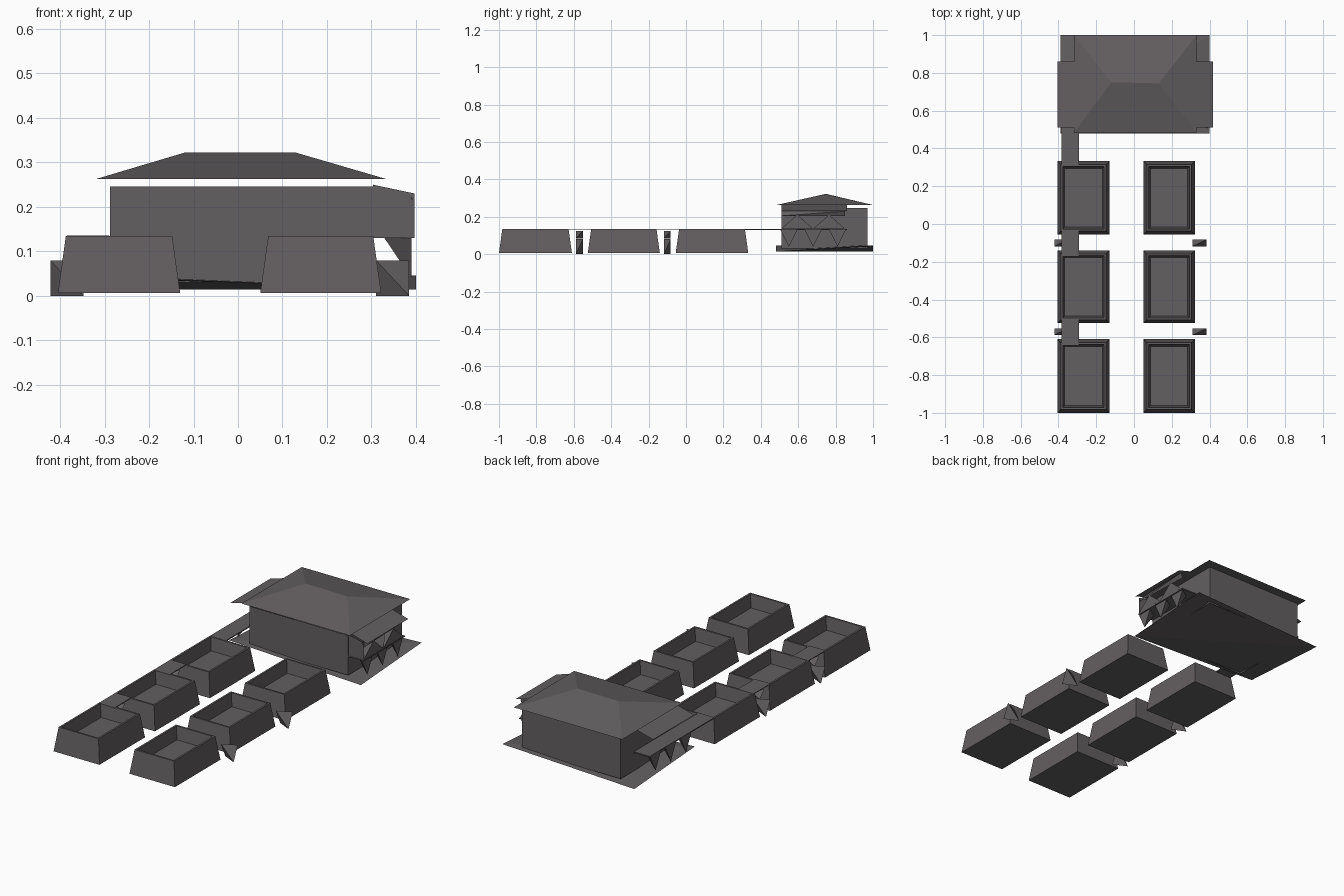
import bpy

if "Cube" in bpy.data.objects:
    bpy.data.objects.remove(bpy.data.objects["Cube"])

# One flat warm grey for everything
GREY = bpy.data.materials.new("warm_grey")
GREY.diffuse_color = (0.125, 0.115, 0.121, 1)
GREY.use_nodes = True
GREY.node_tree.nodes["Principled BSDF"].inputs["Base Color"].default_value = GREY.diffuse_color


def make(name, verts, faces):
    mesh = bpy.data.meshes.new(name)
    mesh.from_pydata(verts, [], faces)
    mesh.materials.append(GREY)
    mesh.update()
    obj = bpy.data.objects.new(name, mesh)
    bpy.context.collection.objects.link(obj)
    return obj


def ring(x0, x1, y0, y1, z, inset=0.0):
    i = inset
    return [(x0 + i, y0 + i, z), (x1 - i, y0 + i, z),
            (x1 - i, y1 - i, z), (x0 + i, y1 - i, z)]


def loft(name, rings, bottom=True, top=True):
    """Join four-cornered rings, optionally capping the ends."""
    verts = [v for r in rings for v in r]
    faces = []
    for k in range(len(rings) - 1):
        a = 4 * k
        for j in range(4):
            n = (j + 1) % 4
            faces.append((a + j, a + n, a + 4 + n, a + 4 + j))
    if bottom:
        faces.append((3, 2, 1, 0))
    if top:
        a = len(verts) - 4
        faces.append((a, a + 1, a + 2, a + 3))
    return make(name, verts, faces)


def box(name, x0, x1, y0, y1, z0, z1, **caps):
    return loft(name, [ring(x0, x1, y0, y1, z0), ring(x0, x1, y0, y1, z1)], **caps)


def wedge(name, x0, x1, y0, y1, z0, z1):
    """Four-faced wedge touching alternate corners of a box."""
    verts = [(x0, y0, z1), (x1, y0, z0), (x1, y1, z1), (x0, y1, z0)]
    return make(name, verts, [(0, 1, 2), (0, 2, 3), (1, 0, 3), (2, 1, 3)])


# Six tapered open containers
for x0, x1 in ((-0.405, -0.13), (0.05, 0.322)):
    for y0, y1 in ((-1.0, -0.61), (-0.525, -0.14), (-0.055, 0.333)):
        loft("container", [ring(x0, x1, y0, y1, 0.006),
                           ring(x0, x1, y0, y1, 0.135, 0.018),
                           ring(x0, x1, y0, y1, 0.135, 0.028),
                           ring(x0, x1, y0, y1, 0.065, 0.038)])

# Small wedges and bridging walkways between containers
for y in (-0.57, -0.1):
    for x in (-0.422, 0.31):
        wedge("side_step", x, x + 0.075, y - 0.018, y + 0.018, 0.0, 0.08)
    wedge("bridge_bracket", -0.385, -0.29, y - 0.018, y + 0.018, 0.085, 0.125)
    box("bridge", -0.385, -0.29, y - 0.073, y + 0.073, 0.132, 0.136)
box("long_walkway", -0.385, -0.29, 0.31, 0.86, 0.130, 0.136)

# House base, walls and hipped roof
wedge("house_base", -0.39, 0.40, 0.48, 1.0, 0.014, 0.046)
box("house_walls", -0.288, 0.303, 0.51, 0.97, 0.03, 0.246, bottom=False, top=False)
eave = ring(-0.318, 0.332, 0.483, 1.0, 0.263)
make("main_roof", eave + [(-0.12, 0.75, 0.322), (0.13, 0.745, 0.322)],
     [(0, 1, 5, 4), (1, 2, 5), (2, 3, 4, 5), (3, 0, 4), (3, 2, 1, 0)])

# Lean-to roofs and triangular supports on both sides
for inner, outer, post in ((-0.288, -0.405, -0.385), (0.303, 0.418, 0.39)):
    make("side_roof", [(inner, 0.51, 0.264), (outer, 0.51, 0.232),
                       (outer, 0.86, 0.232), (inner, 0.86, 0.264)], [(0, 1, 2, 3)])
    wall = inner + 0.3 * (post - inner)
    for y in (0.55, 0.68, 0.81):
        make("lower_support",
             [(post, y - 0.045, 0.13), (post, y + 0.045, 0.13),
              (post, y, 0.04), (wall, y, 0.13)],
             [(0, 1, 2), (1, 3, 2), (3, 0, 2)])

# Balcony on the right side with triangular braces
box("balcony_floor", 0.303, 0.397, 0.51, 0.86, 0.130, 0.136)
make("balcony_end", [(0.303, 0.512, 0.136), (0.397, 0.512, 0.136),
                     (0.397, 0.512, 0.23), (0.303, 0.512, 0.25)], [(0, 1, 2, 3)])
wedge("balcony_rail", 0.385, 0.397, 0.51, 0.85, 0.205, 0.23)
for y0, y1 in ((0.51, 0.68), (0.68, 0.85)):
    m = (y0 + y1) / 2
    make("balcony_brace", [(0.396, y0, 0.137), (0.396, y1, 0.137), (0.396, m, 0.21),
                           (0.34, m, 0.19)], [(0, 1, 2), (0, 2, 3), (1, 3, 2)])
